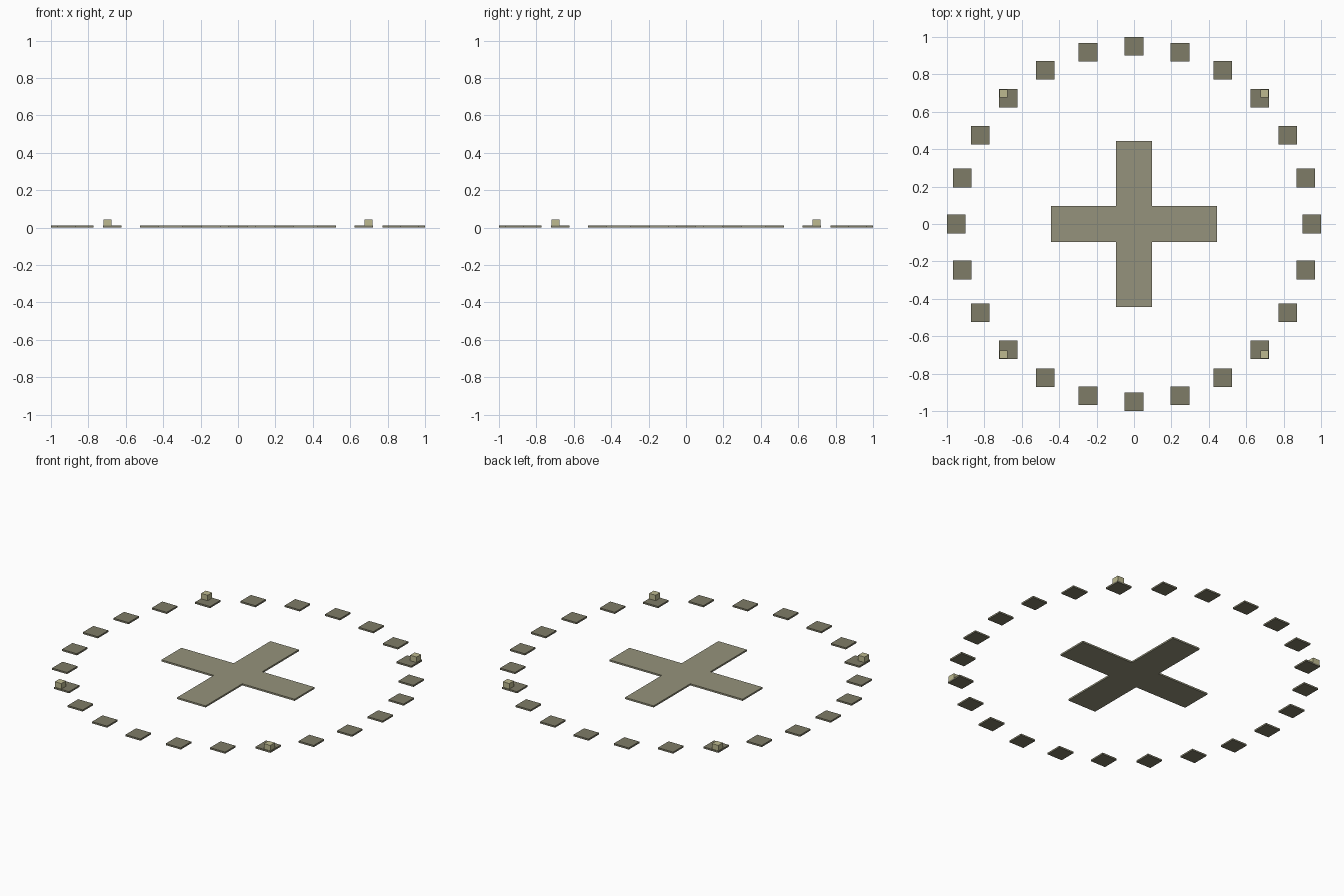
import bpy, bmesh
from math import cos, sin, pi

if "Cube" in bpy.data.objects:
    bpy.data.objects.remove(bpy.data.objects["Cube"])


def material(name, rgb):
    m = bpy.data.materials.new(name)
    m.diffuse_color = (*rgb, 1)
    m.use_nodes = True
    m.node_tree.nodes["Principled BSDF"].inputs["Base Color"].default_value = m.diffuse_color
    return m


def slab(name, outline, z0, z1, mat):
    """Extrude a flat outline from z0 up to z1."""
    bm = bmesh.new()
    face = bm.faces.new([bm.verts.new((x, y, z0)) for x, y in outline])
    top = bmesh.ops.extrude_face_region(bm, geom=[face])["geom"]
    bmesh.ops.translate(bm, vec=(0, 0, z1 - z0),
                        verts=[v for v in top if isinstance(v, bmesh.types.BMVert)])
    bmesh.ops.recalc_face_normals(bm, faces=bm.faces)
    me = bpy.data.meshes.new(name)
    bm.to_mesh(me)
    bm.free()
    me.materials.append(mat)
    ob = bpy.data.objects.new(name, me)
    bpy.context.collection.objects.link(ob)
    return ob


def square(x, y, h):
    return [(x - h, y - h), (x + h, y - h), (x + h, y + h), (x - h, y + h)]


stone = material("stone", (0.30, 0.29, 0.20))
dark_stone = material("dark_stone", (0.21, 0.20, 0.135))
pale_stone = material("pale_stone", (0.51, 0.49, 0.28))
THICK = 0.01

# Central cross: one arm end turned four times
L, W = 0.444, 0.095
outline = []
x_dir, y_dir = 1, 0
for _ in range(4):
    for a, b in ((L, -W), (L, W), (W, W)):
        outline.append((a * x_dir - b * y_dir, a * y_dir + b * x_dir))
    x_dir, y_dir = -y_dir, x_dir
slab("cross", outline, 0, THICK, stone)

# Ring of axis-aligned tiles
for i in range(24):
    a = 2 * pi * i / 24
    slab(f"ring_tile_{i:02d}", square(0.95 * cos(a), 0.95 * sin(a), 0.05), 0, THICK, dark_stone)

# Small cubes on the outer corners of the diagonal tiles
for sx in (-1, 1):
    for sy in (-1, 1):
        slab("corner_cube", square(0.697 * sx, 0.697 * sy, 0.0215), 0.002, 0.043, pale_stone)
